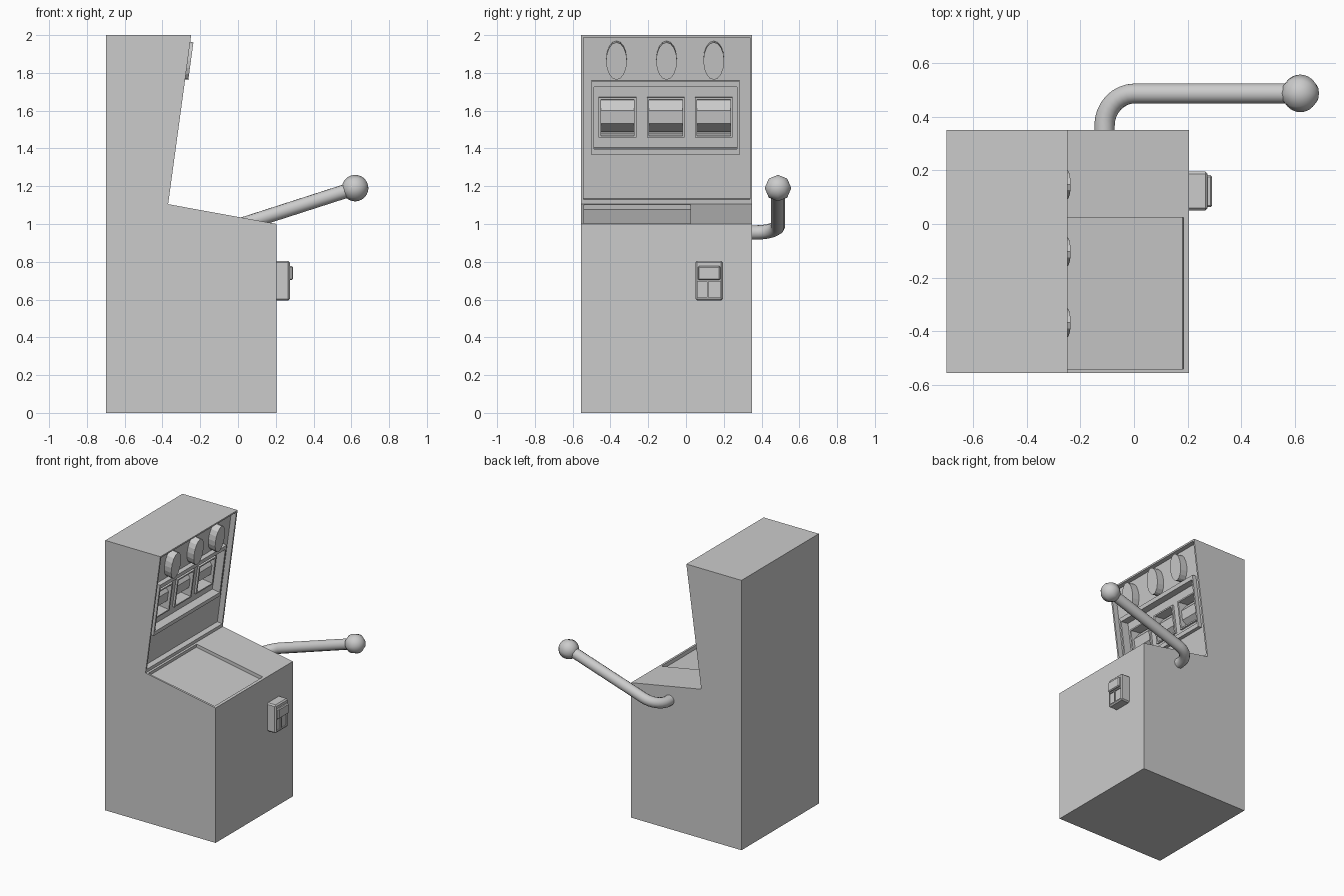
import bpy, bmesh, math
from mathutils import Vector, Matrix

if "Cube" in bpy.data.objects:
    bpy.data.objects.remove(bpy.data.objects["Cube"])


def finish(name, bm, matrix=None):
    bmesh.ops.recalc_face_normals(bm, faces=bm.faces)
    if matrix:
        bm.transform(matrix)
    mesh = bpy.data.meshes.new(name)
    bm.to_mesh(mesh)
    bm.free()
    ob = bpy.data.objects.new(name, mesh)
    bpy.context.collection.objects.link(ob)
    return ob


def box(name, lo, hi, matrix=None, bevel=0):
    bm = bmesh.new()
    bmesh.ops.create_cube(bm, size=1)
    lo, hi = Vector(lo), Vector(hi)
    for v in bm.verts:
        v.co = (lo + hi) / 2 + v.co * (hi - lo)
    if bevel:
        bmesh.ops.bevel(bm, geom=bm.edges[:], offset=bevel, segments=1, affect='EDGES')
    return finish(name, bm, matrix)


def prism(name, pts, lo, hi, place, matrix=None):
    """Extrude a 2D outline between lo and hi; place(a, b, t) gives the 3D point."""
    bm = bmesh.new()
    ends = [[bm.verts.new(place(a, b, t)) for a, b in pts] for t in (lo, hi)]
    for ring in ends:
        bm.faces.new(ring)
    for i in range(len(pts)):
        j = (i + 1) % len(pts)
        bm.faces.new((ends[0][i], ends[0][j], ends[1][j], ends[1][i]))
    return finish(name, bm, matrix)


def cut(ob, cutter):
    mod = ob.modifiers.new("cut", 'BOOLEAN')
    mod.operation, mod.solver, mod.object = 'DIFFERENCE', 'EXACT', cutter
    cutter.hide_render = True
    cutter.hide_viewport = True


def face_frame(bottom, top):
    """Axes on a sloping face: across (y), up the slope, outward."""
    v = (Vector(top) - Vector(bottom)).normalized()
    u = Vector((0, 1, 0))
    m = Matrix((u, v, u.cross(v))).transposed().to_4x4()
    m.translation = bottom
    return m


def smooth(ob, angle):
    bpy.ops.object.select_all(action='DESELECT')
    ob.select_set(True)
    bpy.context.view_layer.objects.active = ob
    bpy.ops.object.shade_smooth_by_angle(angle=math.radians(angle))


# Cabinet body
Y0, Y1 = -0.555, 0.35
profile = [(-.7, 0), (.205, 0), (.205, 1), (-.37, 1.105), (-.248, 2), (-.7, 2)]
cabinet = prism("cabinet", profile, Y0, Y1, lambda a, b, t: (a, t, b))
screen = face_frame((-.37, 0, 1.105), (-.248, 0, 2))
console = face_frame((.205, 0, 1), (-.37, 0, 1.105))


def up(z, n=0):
    return (z - 1.105 + .133 * n) / .991


# Sunken display face, reel panel and console tray
cut(cabinet, box("display_cutter", (Y0 + .012, up(1.13), -.04), (Y1 - .012, up(1.988), .1), screen))
cut(cabinet, box("panel_cutter", (-.488, up(1.395), -.07), (.27, up(1.725), .05), screen))
cut(cabinet, box("tray_cutter", (-.54, .02, -.025), (.025, .57, .1), console))

# Raised frame around the reel panel
for side, z0, z1 in (("lower", 1.365, 1.395), ("upper", 1.725, 1.755)):
    box("panel_rail_" + side, (-.5, up(z0), -.05), (.282, up(z1), -.008), screen)
for side, y0, y1 in (("left", -.5, -.488), ("right", .27, .282)):
    box("panel_post_" + side, (y0, up(1.395), -.05), (y1, up(1.725), -.008), screen)

# Reel windows, octagonal reels and plain emblem plaques
for i, (yc, ye) in enumerate(((-.362, -.368), (-.107, -.103), (.147, .147)), 1):
    c = up(1.565, -.07)
    cut(cabinet, box(f"window_cutter_{i}", (yc - .088, c - .097, -.16), (yc + .088, c + .097, .0), screen))
    reel = [(c + .092 * math.sin((k + .5) * math.pi / 4),
             -.16 + .092 * math.cos((k + .5) * math.pi / 4)) for k in range(8)]
    prism(f"reel_{i}", reel, yc - .088, yc + .088, lambda a, b, t: (t, a, b), screen)
    for s in (-1, 1):
        box(f"window_trim_side_{i}", (yc + s * .094 - .006, c - .107, -.08),
            (yc + s * .094 + .006, c + .107, -.055), screen)
        box(f"window_trim_edge_{i}", (yc - .088, c + s * .102 - .005, -.08),
            (yc + .088, c + s * .102 + .005, -.055), screen)
    zc = up(1.865)
    plaque = [(ye + .055 * math.cos(k * math.pi / 8), zc + .1 * math.sin(k * math.pi / 8))
              for k in range(16)]
    prism(f"emblem_plaque_{i}", plaque, -.045, .017, lambda a, b, t: (a, b, t), screen)

# Coin box with flap and split lower plate
coin_box = box("coin_box", (.19, .05, .595), (.275, .195, .805), bevel=.009)
cut(coin_box, box("coin_return_cutter_a", (.267, .062, .612), (.3, .112, .695)))
cut(coin_box, box("coin_return_cutter_b", (.267, .12, .612), (.3, .183, .695)))
box("coin_flap", (.265, .063, .703), (.291, .182, .777), bevel=.006)

# Bent lever arm
tip = Vector((.62, .487, 1.19))
corner = Vector((-.11, .487, .955))
arm = (tip - corner).normalized()
a, b = corner - Vector((0, .12, 0)), corner + arm * .12
path = [Vector((-.11, .33, .955))]
for k in range(9):
    t = k / 8 * math.pi / 2
    path.append(corner + (a - corner) * (1 - math.sin(t)) + (b - corner) * (1 - math.cos(t)))
path.append(tip)
curve = bpy.data.curves.new("lever_arm", 'CURVE')
curve.dimensions = '3D'
curve.bevel_depth, curve.bevel_resolution, curve.use_fill_caps = .038, 4, True
spline = curve.splines.new('POLY')
spline.points.add(len(path) - 1)
for p, co in zip(spline.points, path):
    p.co = (*co, 1)
    p.radius = 1
spline.use_smooth = True
lever = bpy.data.objects.new("lever_arm", curve)
bpy.context.collection.objects.link(lever)

# Lever knob, eight-sided about the arm axis
bm = bmesh.new()
bmesh.ops.create_uvsphere(bm, u_segments=8, v_segments=16, radius=.07)
turn = Vector((0, 0, 1)).rotation_difference(arm).to_matrix().to_4x4()
knob = finish("lever_knob", bm, Matrix.Translation(tip) @ turn)
smooth(knob, 60)
